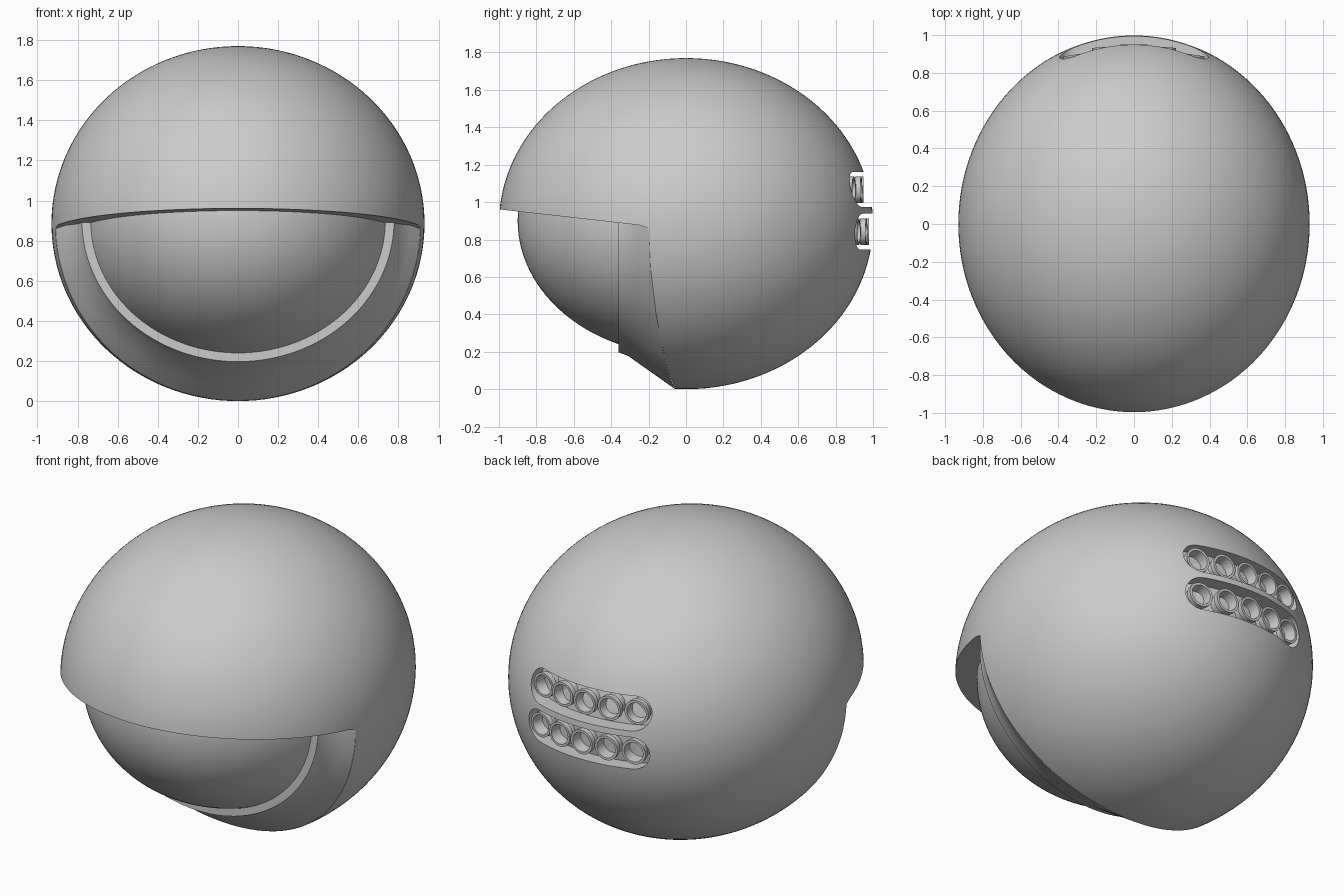
import bpy, bmesh, math
from mathutils import Matrix, Vector

cube = bpy.data.objects.get("Cube")
if cube:
    bpy.data.objects.remove(cube, do_unlink=True)

CENTRE = Vector((0, 0, 0.885))
RADII = Vector((0.93, 1.0, 0.885))

grey = bpy.data.materials.new("plain grey")
grey.use_nodes = True
colour = (0.6, 0.6, 0.6, 1)
grey.diffuse_color = colour
grey.node_tree.nodes["Principled BSDF"].inputs["Base Color"].default_value = colour


def make_object(name, bm):
    bmesh.ops.recalc_face_normals(bm, faces=bm.faces)
    mesh = bpy.data.meshes.new(name)
    bm.to_mesh(mesh)
    bm.free()
    mesh.materials.append(grey)
    obj = bpy.data.objects.new(name, mesh)
    bpy.context.collection.objects.link(obj)
    return obj


def select_only(obj):
    bpy.ops.object.select_all(action='DESELECT')
    obj.select_set(True)
    bpy.context.view_layer.objects.active = obj


def smooth(obj, angle=30):
    select_only(obj)
    bpy.ops.object.shade_smooth_by_angle(angle=math.radians(angle))


def ellipsoid(name, centre, radii):
    bm = bmesh.new()
    bmesh.ops.create_uvsphere(bm, u_segments=128, v_segments=64, radius=1)
    bmesh.ops.transform(bm, matrix=Matrix.Translation(centre) @ Matrix.Diagonal((*radii, 1)), verts=bm.verts)
    return make_object(name, bm)


def prism(name, points, offset):
    """Extrude a closed outline along an offset."""
    bm = bmesh.new()
    face = bm.faces.new([bm.verts.new(p) for p in points])
    top = bmesh.ops.extrude_face_region(bm, geom=[face])
    verts = [v for v in top["geom"] if isinstance(v, bmesh.types.BMVert)]
    bmesh.ops.translate(bm, verts=verts, vec=offset)
    return make_object(name, bm)


def loft(name, sections, closed=False):
    """Skin a row of equal-length point lists."""
    bm = bmesh.new()
    rows = [[bm.verts.new(p) for p in s] for s in sections]
    n = len(rows[0])
    for a, b in zip(rows, rows[1:]):
        for i in range(n if closed else n - 1):
            j = (i + 1) % n
            bm.faces.new((a[i], a[j], b[j], b[i]))
    return make_object(name, bm)


def subtract(obj, cutter):
    cutter.hide_render = True
    mod = obj.modifiers.new("cut", 'BOOLEAN')
    mod.operation, mod.solver, mod.object = 'DIFFERENCE', 'EXACT', cutter
    select_only(obj)
    bpy.ops.object.modifier_apply(modifier=mod.name)
    bpy.data.objects.remove(cutter, do_unlink=True)


# Outer shell with the lower front cut away beneath the brow
shell = ellipsoid("outer_shell", CENTRE, RADII)
EDGE = [(-0.2, 0.86), (-0.19, 0.65), (-0.16, 0.4), (-0.11, 0.15), (-0.06, 0.0)]
outline = [(-1.2, 0.984), (-0.25, 0.877)] + EDGE + [(-0.06, -0.2), (-1.2, -0.2)]
subtract(shell, prism("front_cutter", [(-1.2, y, z) for y, z in outline], (2.4, 0, 0)))

# Two rounded slots in the back whose floors follow the shell
SLOTS = {"upper": (1.067, 0.094, 0.95), "lower": (0.842, 0.096, 0.978)}
for name, (z, r, rim) in SLOTS.items():
    pts = []
    for side in (1, -1):
        for i in range(17):
            a = side * math.pi / 2 - math.pi / 2 + math.pi * (i / 16 - 0.5)
            a = math.pi * (i / 16 - 0.5) + (0 if side > 0 else math.pi)
            pts.append((side * 0.3 + r * math.cos(a), 0.5, z + r * math.sin(a)))
    slot = prism(name + "_slot_cutter", pts, (0, 0.8, 0))
    subtract(slot, ellipsoid("slot_floor_cutter", CENTRE, RADII * 0.915))
    subtract(shell, slot)
smooth(shell)

# Rows of five hollow tubes inside the slots: (radius, distance behind rim)
TUBE = [(0.06, 0.1), (0.06, 0.035), (0.071, 0.03), (0.071, 0.0),
        (0.057, 0.0), (0.05, 0.065), (0.0005, 0.065)]
for name, (z, r, rim) in SLOTS.items():
    for k in range(-2, 3):
        x = k * 0.152
        y = rim * math.sqrt(1 - (x / 0.93) ** 2)
        place = Matrix.Translation((x, y, z)) @ Matrix.Rotation(-0.5 * x, 4, 'Z')
        rings = [[place @ Vector((rad * math.cos(a), -d, rad * math.sin(a)))
                  for a in [math.tau * i / 32 for i in range(32)]] for rad, d in TUBE]
        smooth(loft(f"{name}_tube_{k + 3}", rings, closed=True))

# Inner face dome
FACE = Vector((0, 0, 0.9))
smooth(ellipsoid("face_dome", FACE, (0.802, 0.9, 0.72)))


def edge_depth(z):
    """Depth of the shell's front edge at a height."""
    for (y0, z0), (y1, z1) in zip(EDGE, EDGE[1:]):
        if z >= z1:
            t = min(1, (z0 - z) / (z0 - z1))
            return y0 + (y1 - y0) * max(0, t)
    return EDGE[-1][0]


# Collar: flat rim around the dome, flaring back to the shell edge
angles = [math.pi - 0.07 + (math.pi + 0.14) * i / 96 for i in range(97)]


def oval(rx, rz, y):
    return [Vector((rx * math.cos(a), y, FACE.z + rz * math.sin(a))) for a in angles]


rim_inner, rim_outer = oval(0.73, 0.655, -0.36), oval(0.778, 0.703, -0.36)
shoulder = oval(0.797, 0.722, -0.31)
shell_edge = []
for a in angles:
    y = edge_depth(CENTRE.z + RADII.z * 0.99 * math.sin(a))
    k = 0.998 * math.sqrt(1 - y * y)
    shell_edge.append(Vector((RADII.x * k * math.cos(a), y, CENTRE.z + RADII.z * k * math.sin(a))))
middle = [p.lerp(q, 0.55) for p, q in zip(shoulder, shell_edge)]
smooth(loft("collar", [rim_inner, rim_outer, shoulder, middle, shell_edge]))
